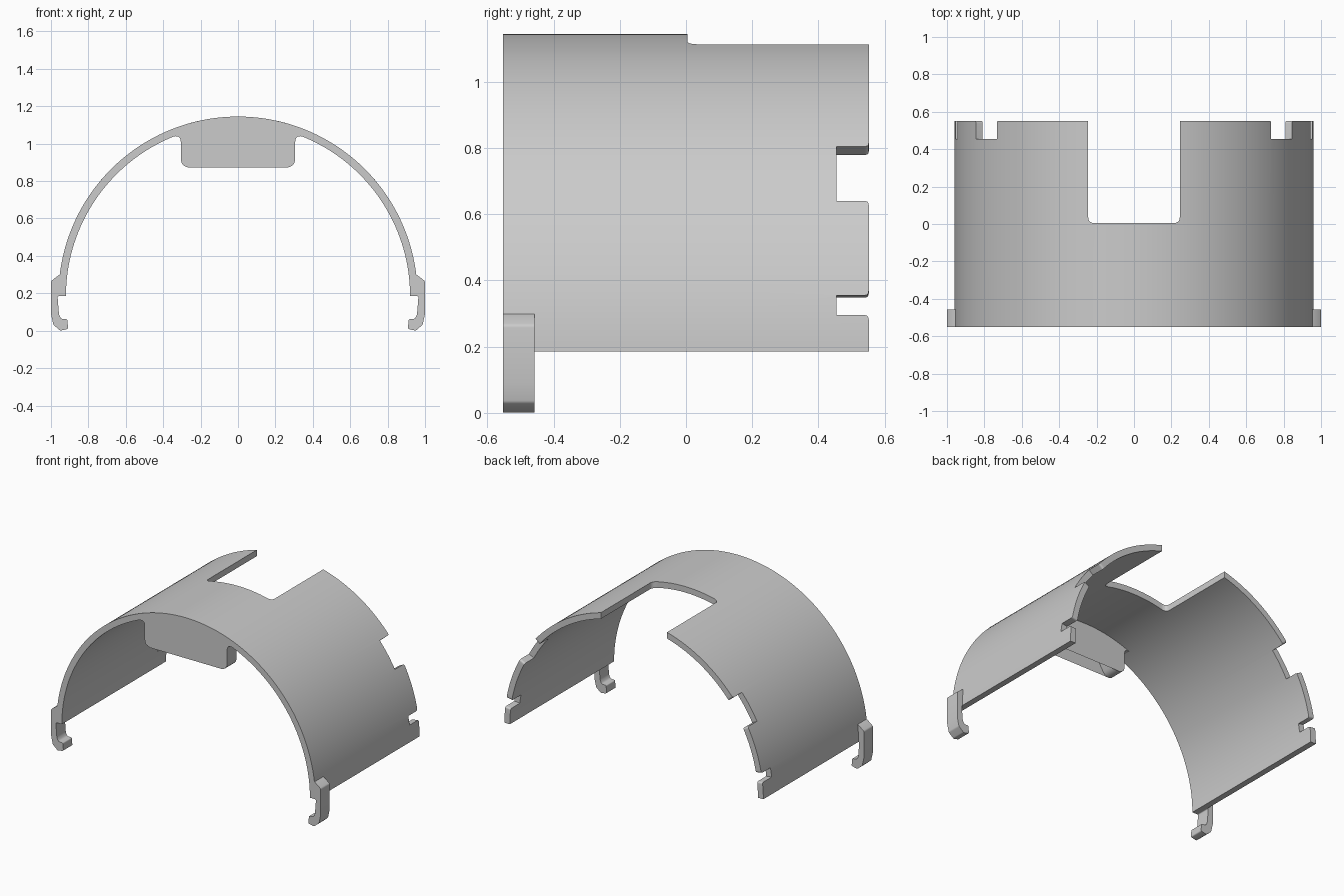
import bpy, bmesh
from math import sin, cos, pi, radians, sqrt
from mathutils import Vector

cube = bpy.data.objects.get("Cube")
if cube:
    bpy.data.objects.remove(cube)

R_OUT, R_IN, AXIS_Z = 0.96, 0.92, 0.185
FRONT, BACK = -0.552, 0.552
SEGMENTS = 90

grey = bpy.data.materials.new("plain grey")
grey.use_nodes = True
grey.diffuse_color = (0.6, 0.6, 0.6, 1)
grey.node_tree.nodes["Principled BSDF"].inputs["Base Color"].default_value = (0.6, 0.6, 0.6, 1)


def finish(name, bm):
    bmesh.ops.recalc_face_normals(bm, faces=bm.faces)
    mesh = bpy.data.meshes.new(name)
    bm.to_mesh(mesh)
    bm.free()
    mesh.materials.append(grey)
    obj = bpy.data.objects.new(name, mesh)
    bpy.context.collection.objects.link(obj)
    bpy.ops.object.select_all(action='DESELECT')
    obj.select_set(True)
    bpy.context.view_layer.objects.active = obj
    bpy.ops.object.shade_smooth_by_angle(angle=radians(25))
    return obj


def rounded(corners, steps=5):
    """Outline with each (a, b, radius) corner rounded by a quadratic curve."""
    pts = []
    for i, (a, b, r) in enumerate(corners):
        p = Vector((a, b))
        if r == 0:
            pts.append(p)
            continue
        before = Vector(corners[i - 1][:2]) - p
        after = Vector(corners[(i + 1) % len(corners)][:2]) - p
        start, end = p + before.normalized() * r, p + after.normalized() * r
        for k in range(steps + 1):
            t = k / steps
            pts.append(start * (1 - t) ** 2 + p * 2 * t * (1 - t) + end * t * t)
    return pts


def extrude_y(name, outline, y0, y1):
    bm = bmesh.new()
    face = bm.faces.new([bm.verts.new((p[0], y0, p[1])) for p in outline])
    new = bmesh.ops.extrude_face_region(bm, geom=[face])["geom"]
    bmesh.ops.translate(bm, vec=(0, y1 - y0, 0),
                        verts=[v for v in new if isinstance(v, bmesh.types.BMVert)])
    return finish(name, bm)


# Curved shell: flat unrolled outline, sliced into strips, thickened and rolled up
def arc(deg):
    return R_OUT * radians(deg)


NOTCH = 0.455
half = [(arc(14.8), 0.005, 0.035), (arc(14.8), BACK, 0)]
for start, end, r in ((49.8, 61.7, 0.014), (79.8, 83.4, 0.014)):
    half += [(arc(start), BACK, r), (arc(start), NOTCH, 0),
             (arc(end), NOTCH, 0), (arc(end), BACK, r)]
half += [(arc(90), BACK, 0), (arc(90), FRONT, 0)]
outline = rounded(half + [(-s, y, r) for s, y, r in reversed(half)])

bm = bmesh.new()
bm.faces.new([bm.verts.new((p.x, p.y, 0)) for p in outline])
bmesh.ops.triangulate(bm, faces=bm.faces[:])
for i in range(1, SEGMENTS):
    s = arc(-90 + 180 * i / SEGMENTS)
    bmesh.ops.bisect_plane(bm, geom=bm.verts[:] + bm.edges[:] + bm.faces[:],
                           dist=1e-6, plane_co=(s, 0, 0), plane_no=(1, 0, 0))
outer = set(bm.verts)
bmesh.ops.extrude_face_region(bm, geom=bm.faces[:], use_keep_orig=True)
for v in bm.verts:
    t = v.co.x / R_OUT
    if v in outer:
        x, r = R_OUT * sin(t), R_OUT
    else:
        # slot walls stay vertical, notch walls become radial
        w = min(1, max(0, (0.5 - abs(sin(t))) / 0.23))
        x, r = sin(t) * (R_IN + (R_OUT - R_IN) * w), R_IN
    v.co = (x, v.co.y, AXIS_Z + sqrt(max(0, r * r - x * x)))
finish("curved_shell", bm)

# Hooked clip legs at the front lower corners
leg = rounded([(0.945, 0.302, 0), (0.957, 0.298, 0), (1.0, 0.265, 0.008),
               (1.0, 0.09, 0), (0.987, 0.032, 0.006), (0.95, 0.0, 0.008),
               (0.908, 0.01, 0.008), (0.913, 0.062, 0.008), (0.945, 0.062, 0.012),
               (0.957, 0.085, 0.01), (0.965, 0.185, 0.008), (0.945, 0.185, 0)])
for side, sign in (("left", 1), ("right", -1)):
    extrude_y(side + "_clip_leg", [(sign * p.x, p.y) for p in leg], FRONT, FRONT + 0.095)

# Front bracket with two rounded ears around a round cut-out
top = [(0.925 * sin(a), AXIS_Z + 0.925 * cos(a))
       for a in [0.38 - 0.76 * i / 24 for i in range(25)]]
ear = [tuple(p) for p in rounded([(0.345, 1.039, 0), (0.306, 1.042, 0.03),
                                  (0.306, 0.873, 0.05), (0.235, 0.873, 0.035),
                                  (0.213, 0.915, 0)])]
cut = [(0.227 * cos(a), 0.828 + 0.227 * sin(a))
       for a in [0.45 + (pi - 0.9) * i / 24 for i in range(25)]]
mirrored_ear = [(-x, z) for x, z in reversed(ear)]
extrude_y("front_bracket", top[::-1] + ear[:-1] + cut + mirrored_ear[1:], FRONT, FRONT + 0.1)
